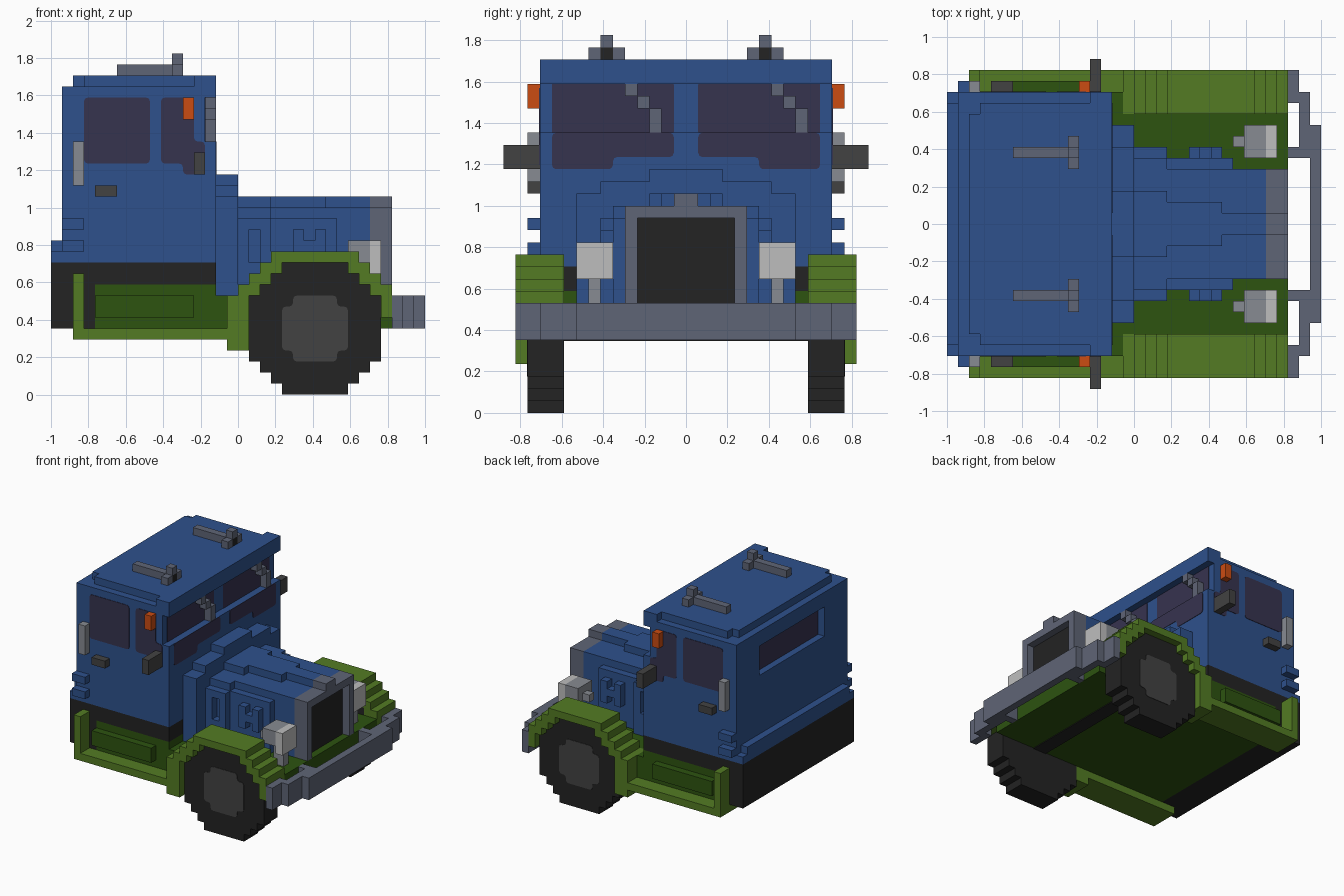
import bpy, bmesh

if "Cube" in bpy.data.objects:
    bpy.data.objects.remove(bpy.data.objects["Cube"])

U = 1 / 17  # one block


def lin(c):
    c /= 255
    return c / 12.92 if c <= 0.04045 else ((c + 0.055) / 1.055) ** 2.4


def material(name, r, g, b):
    m = bpy.data.materials.new(name)
    col = (lin(r), lin(g), lin(b), 1)
    m.diffuse_color = col
    m.use_nodes = True
    m.node_tree.nodes["Principled BSDF"].inputs["Base Color"].default_value = col
    return m


BLUE = material("blue paint", 46, 81, 140)
GREEN = material("green paint", 83, 123, 35)
DARK_GREEN = material("dark green", 45, 83, 16)
BLACK = material("black", 35, 35, 35)
DARK_GREY = material("dark grey", 66, 66, 66)
SLATE = material("slate metal", 95, 101, 118)
LIGHT_GREY = material("light grey", 135, 139, 146)
WHITE = material("lamp white", 190, 190, 190)
ORANGE = material("signal orange", 203, 76, 18)
GLASS = material("tinted glass", 54, 51, 79)


def finish(name, mat, bm):
    bmesh.ops.recalc_face_normals(bm, faces=bm.faces)
    me = bpy.data.meshes.new(name)
    bm.to_mesh(me)
    bm.free()
    me.materials.append(mat)
    ob = bpy.data.objects.new(name, me)
    bpy.context.collection.objects.link(ob)
    return ob


def blocks(name, mat, boxes, mirror=False):
    """Boxes as (x0, x1, y0, y1, z0, z1) in blocks, optionally mirrored in y."""
    bm = bmesh.new()
    boxes = list(boxes)
    if mirror:
        boxes += [(a, b, -d, -c, e, f) for a, b, c, d, e, f in boxes]
    for x0, x1, y0, y1, z0, z1 in boxes:
        vs = bmesh.ops.create_cube(bm, size=1)["verts"]
        for v in vs:
            v.co.x = (x0 + x1 + v.co.x * 2 * (x1 - x0)) / 2 * U
            v.co.y = (y0 + y1 + v.co.y * 2 * (y1 - y0)) / 2 * U
            v.co.z = (z0 + z1 + v.co.z * 2 * (z1 - z0)) / 2 * U
    return finish(name, mat, bm)


def plate(name, mat, axis, at, outline, thick=0.06, rnd=0.35):
    """Thin plate with softened corners; outline is (x or y, z), facing axis."""
    bm = bmesh.new()

    def pt(a, b, d):
        return (a * U, d * U, b * U) if axis == "y" else (d * U, a * U, b * U)

    front = [bm.verts.new(pt(a, b, at + thick)) for a, b in outline]
    back = [bm.verts.new(pt(a, b, at - thick)) for a, b in outline]
    n = len(outline)
    bm.faces.new(front)
    bm.faces.new(back[::-1])
    for i in range(n):
        j = (i + 1) % n
        bm.faces.new((front[i], back[i], back[j], front[j]))
    edges = [e for e in bm.edges if {e.verts[0], e.verts[1]} in
             [{front[i], back[i]} for i in range(n)]]
    bmesh.ops.bevel(bm, geom=edges, offset=rnd * U, segments=2, profile=0.5,
                    affect='EDGES')
    return finish(name, mat, bm)


def rect(a0, a1, b0, b1):
    return [(a0, b0), (a1, b0), (a1, b1), (a0, b1)]


# Cab shell: recessed rear window, set-back upper windscreen, stepped roof
blocks("cab", BLUE, [
    (-15, -3, -12, 12, 12, 28), (-3, -2, -12, 12, 12, 23), (-3, -2, -12, 12, 27, 28),
    (-16, -15, -12, 12, 12, 22), (-16, -15, -12, 12, 26, 28),
    (-16, -15, -12, -7, 22, 26), (-16, -15, 7, 12, 22, 26)])
blocks("roof", BLUE, [(-15, -14, -10, 10, 28, 29), (-14, -4, -11, 11, 28, 29),
                      (-4, -2, -12, 12, 28, 29)])
blocks("rear_ledge", BLUE, [(-17, -16, -12, 12, 12, 13), (-17, -16, -11, 11, 13, 14)])
blocks("rear_steps", BLUE, [(-16, -14, 12, 13, 15, 16), (-16, -14, 12, 13, 13, 14)], True)

# Windows
blocks("rear_window", GLASS, [(-15.06, -14.9, -7, 7, 22, 26)])
for s, side in ((1, "left"), (-1, "right")):
    plate(f"{side}_rear_side_window", GLASS, "y", 12 * s, rect(-14, -8, 21, 27))
    plate(f"{side}_door_window", GLASS, "y", 12 * s,
          [(-7, 21), (-5, 21), (-5, 20), (-3, 20), (-3, 23), (-4, 23), (-4, 27), (-7, 27)])
    plate(f"{side}_windscreen_upper", GLASS, "x", -3, rect(s, 11 * s, 23, 27), rnd=0.05)
    plate(f"{side}_windscreen_lower", GLASS, "x", -2,
          [(s, 23), (s, 21), (6 * s, 21), (6 * s, 20), (11 * s, 20), (11 * s, 23)])

# Wipers
for y, side in ((7, "left"), (-5, "right")):
    blocks(f"{side}_wiper", SLATE, [(-3, -2, y, y + 1, 26, 27), (-3, -2, y + 1, y + 2, 25, 26),
                                    (-3, -2, y + 2, y + 3, 23, 25)])

# Roof horns
blocks("roof_horns", SLATE, [(-11, -5.1, 6, 7, 29, 30), (-6, -5, 5, 6, 29, 30),
                             (-6, -5, 7, 8, 29, 30), (-6, -5, 6, 7, 30, 31)], True)
blocks("horn_mouths", BLACK, [(-5.1, -5, 6, 7, 29, 30)], True)

# Cab side fittings
blocks("signal_lamps", ORANGE, [(-5, -4, 12, 13, 25, 27)], True)
blocks("mirrors", DARK_GREY, [(-4, -3, 12, 15, 20, 22)], True)
blocks("door_handles", DARK_GREY, [(-13, -11, 12, 13, 18, 19)], True)
blocks("grab_rails", LIGHT_GREY, [(-15, -14, 12, 13, 19, 23)], True)

# Cowl and tapering hood with ribs
blocks("cowl", BLUE, [(-2, 0, -9, 9, 9, 18), (-2, 0, -7, 7, 18, 19), (-2, 0, -3, 3, 19, 20)])
blocks("hood", BLUE, [
    (0, 3, -6, 6, 9, 17), (3, 9, -6, 6, 9, 16), (3, 9, -5, 5, 16, 17), (9, 12, -5, 5, 9, 17),
    (0, 3, -3, 3, 17, 18), (3, 8, -2, 2, 17, 18), (8, 12, -1, 1, 17, 18)])
blocks("hood_ribs", BLUE, [(0, 1, 6, 7, 9, 16), (1, 2, 6, 7, 9, 12), (1, 2, 6, 7, 15, 16),
                           (2, 3, 6, 7, 9, 16), (5, 6, 6, 7, 12, 15), (7, 8, 6, 7, 12, 15),
                           (6, 7, 6, 7, 13, 14)], True)

# Grille
blocks("grille_frame", SLATE, [(12, 14, -5, -4, 9, 17), (12, 14, 4, 5, 9, 17),
                               (12, 14, -4, 4, 16, 17), (12, 14, -1, 1, 17, 18)])
blocks("grille", BLACK, [(12, 13, -4, 4, 9, 16)])

# Headlights
blocks("headlights", WHITE, [(12, 13, 6, 9, 11, 14)], True)
blocks("headlight_mounts", LIGHT_GREY, [(10, 12, 6, 9, 12, 14), (9, 10, 7, 8, 12, 13),
                                        (11, 12.5, 7, 8, 9, 11), (11, 12, 7, 8, 11, 12)], True)

# Bumper swept back in steps
blocks("bumper", SLATE, [(16, 17, -9, 9, 6, 9)])
blocks("bumper_ends", SLATE, [(15, 16, 9, 12, 6, 9), (14, 15, 11, 14, 6, 9),
                              (14, 16, 6, 7, 6, 9), (15, 16, 7, 9, 6, 9)], True)

# Chassis
blocks("rear_skirt", BLACK, [(-17, -13, -12, 12, 6, 12), (-13, -2, -12, 12, 10, 12)])
blocks("chassis", DARK_GREEN, [(-13, -2, -12, 12, 6, 10), (-2, -1, -12, 12, 6, 9),
                               (-1, 14, -10, 10, 6, 9)])
blocks("side_boxes", DARK_GREEN, [(-13, -4, 12, 13, 7, 9)], True)
blocks("running_boards", GREEN, [(-15, -1, 10, 14, 5, 6), (-15, -14, 12, 14, 6, 11)], True)
blocks("axle", BLACK, [(6, 8, -10, 10, 5.9, 6.1)])

# Stepped fenders: (x0, x1, bottom, top)
arch = [(-1, 0, 4, 9), (0, 1, 4, 10), (1, 2, 9, 11), (2, 3, 10, 12), (3, 4, 11, 13),
        (4, 10, 12, 13), (10, 11, 11, 13), (11, 12, 10, 12), (12, 13, 9, 11), (13, 14, 7, 10)]
blocks("fenders", GREEN, [(a, b, 10, 14, c, d) for a, b, c, d in arch], True)

# Wheels: stacked rows (half width, bottom, top) around x = 7
rows = [(3, 0, 1), (4, 1, 2), (5, 2, 3), (6, 3, 9), (5, 9, 10), (4, 10, 11), (3, 11, 12)]
blocks("wheels", BLACK, [(7 - w, 7 + w, 10, 13, a, b) for w, a, b in rows], True)
hub = [(5, 3), (9, 3), (9, 4), (10, 4), (10, 8), (9, 8), (9, 9), (5, 9),
       (5, 8), (4, 8), (4, 4), (5, 4)]
for s, side in ((1, "left"), (-1, "right")):
    plate(f"{side}_hub", DARK_GREY, "y", 13 * s, hub)
